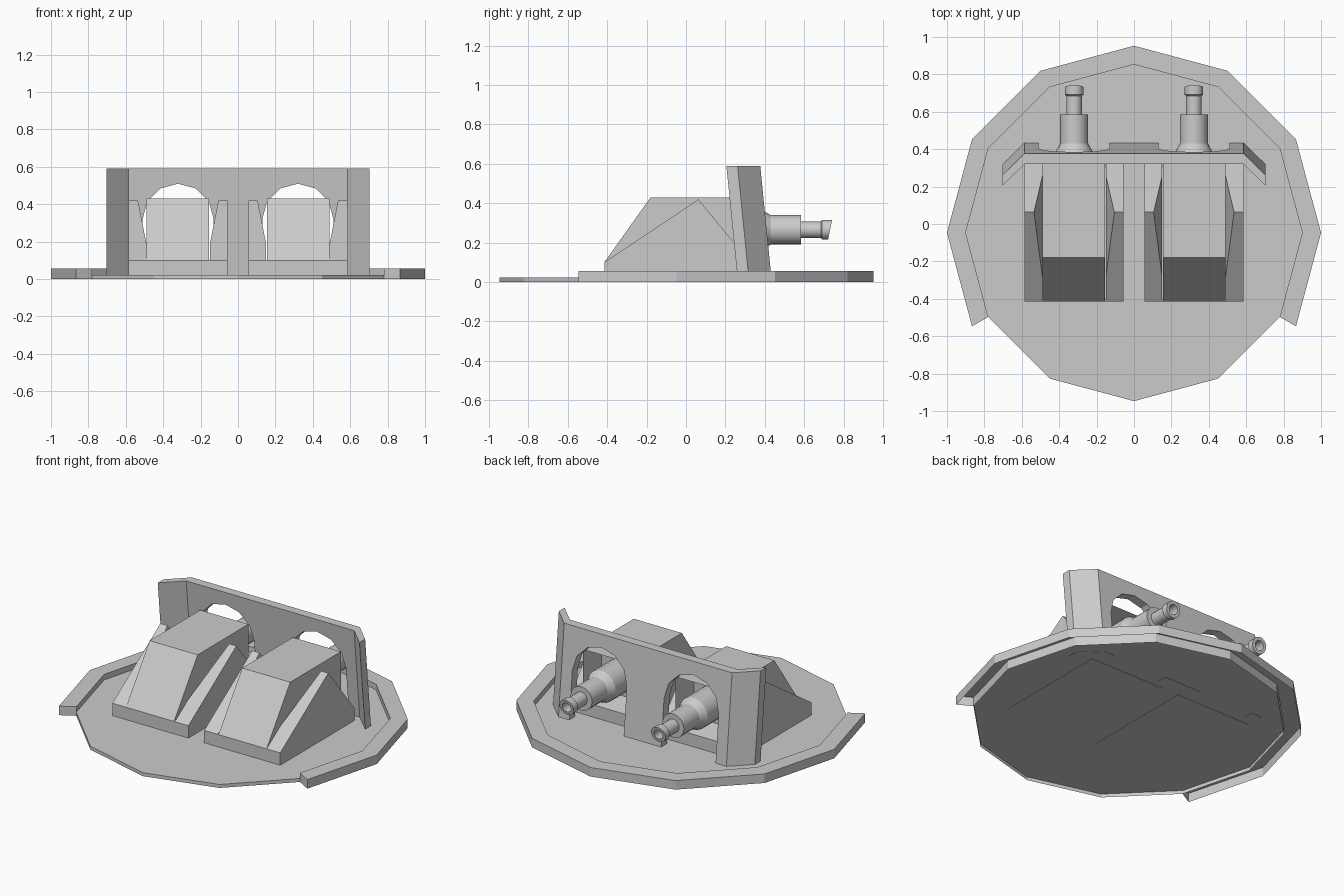
import bpy, bmesh, math
from math import sin, cos, radians

if "Cube" in bpy.data.objects:
    bpy.data.objects.remove(bpy.data.objects["Cube"])


def finish(name, bm, mirror=False):
    bmesh.ops.remove_doubles(bm, verts=bm.verts, dist=1e-5)
    bmesh.ops.recalc_face_normals(bm, faces=bm.faces)
    me = bpy.data.meshes.new(name)
    bm.to_mesh(me)
    bm.free()
    ob = bpy.data.objects.new(name, me)
    bpy.context.collection.objects.link(ob)
    if mirror:
        m = ob.modifiers.new("Mirror", 'MIRROR')
        m.use_clip = False
        m.use_mirror_merge = False
    return ob


def prism(bm, pts, vec, caps=(True, True)):
    """Sweep a closed 3D outline along vec."""
    a = [bm.verts.new(p) for p in pts]
    b = [bm.verts.new([c + d for c, d in zip(p, vec)]) for p in pts]
    n = len(a)
    for i in range(n):
        j = (i + 1) % n
        bm.faces.new((a[i], a[j], b[j], b[i]))
    if caps[0]:
        bm.faces.new(a[::-1])
    if caps[1]:
        bm.faces.new(b)


def hull(bm, pts):
    vs = [bm.verts.new(p) for p in pts]
    bmesh.ops.convex_hull(bm, input=vs)


def ring_pt(r, deg, z, cy=-0.047):
    return (r * sin(radians(deg)), cy + r * cos(radians(deg)), z)


# Twelve-sided base plate, hollow underneath
bm = bmesh.new()
prism(bm, [ring_pt(0.9, 30 * i, 0) for i in range(12)], (0, 0, 0.022), (False, True))
finish("base_plate", bm)

# Raised rim around the back two thirds, open underneath
bm = bmesh.new()
rows = []
for i in range(-4, 5):
    rows.append([bm.verts.new(ring_pt(r, 30 * i, z))
                 for r, z in ((0.9, 0), (0.9, 0.057), (1.0, 0.057), (1.0, 0))])
for p, q in zip(rows, rows[1:]):
    for k in range(3):
        bm.faces.new((p[k], p[k + 1], q[k + 1], q[k]))
bm.faces.new(rows[0])
bm.faces.new(rows[-1])
finish("base_rim", bm)

# Housing foot slab
CX = 0.32
bm = bmesh.new()
prism(bm, [(0.055, -0.415, 0.02), (0.585, -0.415, 0.02),
           (0.585, 0.325, 0.02), (0.055, 0.325, 0.02)], (0, 0, 0.08))
finish("housing_foot", bm, True)

# Housing block with sloped front and recessed back
bm = bmesh.new()
prism(bm, [(0.155, -0.415, 0.10), (0.155, -0.18, 0.43),
           (0.155, 0.325, 0.43), (0.155, 0.325, 0.10)], (0.335, 0, 0))
bmesh.ops.recalc_face_normals(bm, faces=bm.faces)
back = [f for f in bm.faces if f.normal.y > 0.9]
bmesh.ops.inset_individual(bm, faces=back, thickness=0.045, depth=0)
bmesh.ops.translate(bm, verts=back[0].verts, vec=(0, -0.14, 0))
finish("housing_block", bm, True)

# Triangular fins on both sides of each housing
FIN = [(0.265, -0.415, 0.10), (0.265, 0.063, 0.42), (0.265, 0.325, 0.10),
       (0.17, -0.415, 0.10), (0.17, -0.28, 0.19), (0.215, 0.063, 0.42),
       (0.17, 0.255, 0.185), (0.17, 0.325, 0.10)]
for side, label in ((1, "outer"), (-1, "inner")):
    bm = bmesh.new()
    hull(bm, [(CX + side * x, y, z) for x, y, z in FIN])
    bmesh.ops.dissolve_limit(bm, angle_limit=0.03, verts=bm.verts, edges=bm.edges)
    finish("housing_fin_" + label, bm, True)


# Leaning back plate with two arched openings
def lean(z):
    return 0.32 + 0.1 * (0.59 - z)


def arch(cx):
    pts = [(cx + 0.19, 0.02)]
    pts += [(cx + 0.19 * cos(radians(a)), 0.32 + 0.19 * sin(radians(a)))
            for a in range(0, 181, 30)]
    return pts + [(cx - 0.19, 0.02)]


outline = [(-0.585, 0.02), (-0.585, 0.59), (0.585, 0.59), (0.585, 0.02)]
outline += arch(CX) + arch(-CX)
bm = bmesh.new()
prism(bm, [(x, lean(z), z) for x, z in outline], (0, 0.057, 0))
finish("back_plate", bm)

# Angled wings at the plate ends
bm = bmesh.new()
foot = [(0.585, 0.0), (0.703, -0.115), (0.703, -0.058), (0.585, 0.057)]
prism(bm, [(x, lean(0.02) + y, 0.02) for x, y in foot], (0, -0.057, 0.57))
finish("plate_wing", bm, True)

# Turned connectors with hollow, obliquely cut tips
PROFILE = [(0, 0.19), (0.10, 0.19), (0.10, 0.385), (0.075, 0.43), (0.075, 0.585),
           (0.042, 0.585), (0.042, 0.685), (0.05, 0.692), (0.05, 0.732),
           (0.03, 0.732), (0.03, 0.65), (0, 0.65)]
bm = bmesh.new()
vs = [bm.verts.new((CX + r, y, 0.265)) for r, y in PROFILE]
edges = [bm.edges.new(p) for p in zip(vs, vs[1:])]
bmesh.ops.spin(bm, geom=vs + edges, cent=(CX, 0, 0.265), axis=(0, 1, 0),
               angle=2 * math.pi, steps=20, use_merge=True)
for v in bm.verts:
    if v.co.y > 0.72:
        v.co.y += 0.2 * (v.co.z - 0.265)
con = finish("connector", bm, True)
bpy.context.view_layer.objects.active = con
con.select_set(True)
bpy.ops.object.shade_smooth_by_angle(angle=radians(25))
